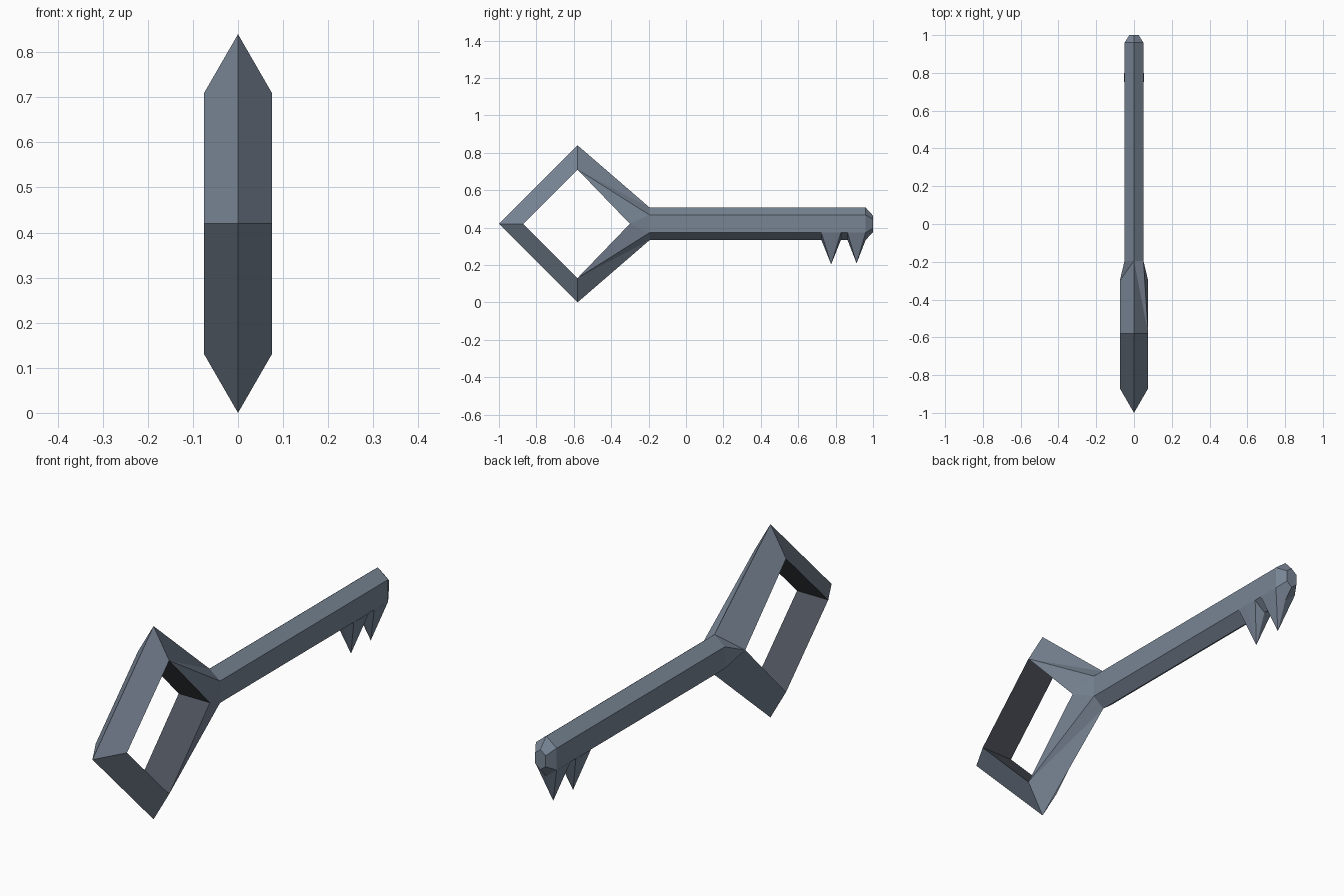
import bpy, bmesh

if "Cube" in bpy.data.objects:
    bpy.data.objects.remove(bpy.data.objects["Cube"])

CZ = 0.42  # height of the key's axis


def material(name, rgb):
    m = bpy.data.materials.new(name)
    m.diffuse_color = (*rgb, 1)
    m.use_nodes = True
    m.node_tree.nodes["Principled BSDF"].inputs["Base Color"].default_value = m.diffuse_color
    return m


steel = material("blue grey steel", (0.19, 0.235, 0.30))
dark = material("dark steel", (0.072, 0.082, 0.102))


def finish(name, bm, z=0.0):
    me = bpy.data.meshes.new(name)
    bm.to_mesh(me)
    bm.free()
    me.materials.append(steel)
    me.materials.append(dark)
    ob = bpy.data.objects.new(name, me)
    ob.location.z = z
    bpy.context.collection.objects.link(ob)
    return ob


# Key body: one quarter, mirrored across x = 0 and across the key's axis
W = 0.075                                            # half width of bow
tip, top = (0, -1, 0), (0, -0.58, 0.42)              # outer ridge of bow
in_tip, in_top, in_neck = (W, -0.87, 0), (W, -0.58, 0.29), (W, -0.30, 0)


def section(y, s):
    """Quarter of the hexagonal shaft outline: ridge, shoulder, side middle."""
    return (0, y, 0.0875 * s), (0.05 * s, y, 0.0475 * s), (0.05 * s, y, 0)


def flat(p):
    return (0, p[1], p[2])


a, b, c = section(-0.195, 1), section(0.96, 1), section(1.0, 0.5)
quarter = [
    (tip, top, in_top, in_tip),                      # bow, outer slope
    (in_neck, a[1], a[2]),                           # neck side
    (*c, (0, 1.0, 0)),                               # end cap
]
for p, q in ((a, b), (b, c)):                        # shaft and bevelled end
    for i in (0, 1):
        quarter.append((p[i], p[i + 1], q[i + 1], q[i]))
hole = [(in_tip, in_top, flat(in_top), flat(in_tip)),
        (in_top, in_neck, flat(in_neck), flat(in_top))]
# the slope from bow to shaft folds differently on the two sides
neck = {1: [(top, a[0], in_top), (in_top, a[0], a[1]), (in_top, a[1], in_neck)],
        -1: [(top, a[0], in_neck, in_top), (a[0], a[1], in_neck)]}

bm = bmesh.new()
for sx in (1, -1):
    for sz in (1, -1):
        for index, faces in ((0, quarter + neck[sx]), (1, hole)):
            for f in faces:
                face = bm.faces.new(
                    [bm.verts.new((x * sx, y, z * sz)) for x, y, z in f])
                face.material_index = index
bmesh.ops.remove_doubles(bm, verts=bm.verts, dist=0.0005)
# merge the coplanar seams left by mirroring
bmesh.ops.dissolve_limit(bm, angle_limit=0.01, verts=bm.verts, edges=bm.edges,
                         delimit={'MATERIAL'})
bmesh.ops.recalc_face_normals(bm, faces=bm.faces)
finish("key_body", bm, CZ)


# Teeth: spikes whose base wraps around the lower faces of the shaft
def tooth(name, y, r, w, z1):
    zs, zr = CZ - 0.0475, CZ - 0.0875                # shoulder and ridge
    bm = bmesh.new()
    ring = [bm.verts.new(p) for p in (
        (0.05, y - r, zs), (w, y, zs), (0.05, y + r, zs), (0, y + r, zr),
        (-0.05, y + r, zs), (-w, y, zs), (-0.05, y - r, zs), (0, y - r, zr))]
    apex = bm.verts.new((0, y, z1))
    for i in range(8):
        bm.faces.new((ring[i], ring[(i + 1) % 8], apex))
    top_v = bm.verts.new((0, y, zs))                 # hidden inside the shaft
    for i in range(8):
        bm.faces.new((ring[(i + 1) % 8], ring[i], top_v))
    bmesh.ops.recalc_face_normals(bm, faces=bm.faces)
    finish(name, bm)


tooth("inner_tooth", 0.776, 0.052, 0.053, 0.203)
tooth("outer_tooth", 0.912, 0.048, 0.0505, 0.208)
